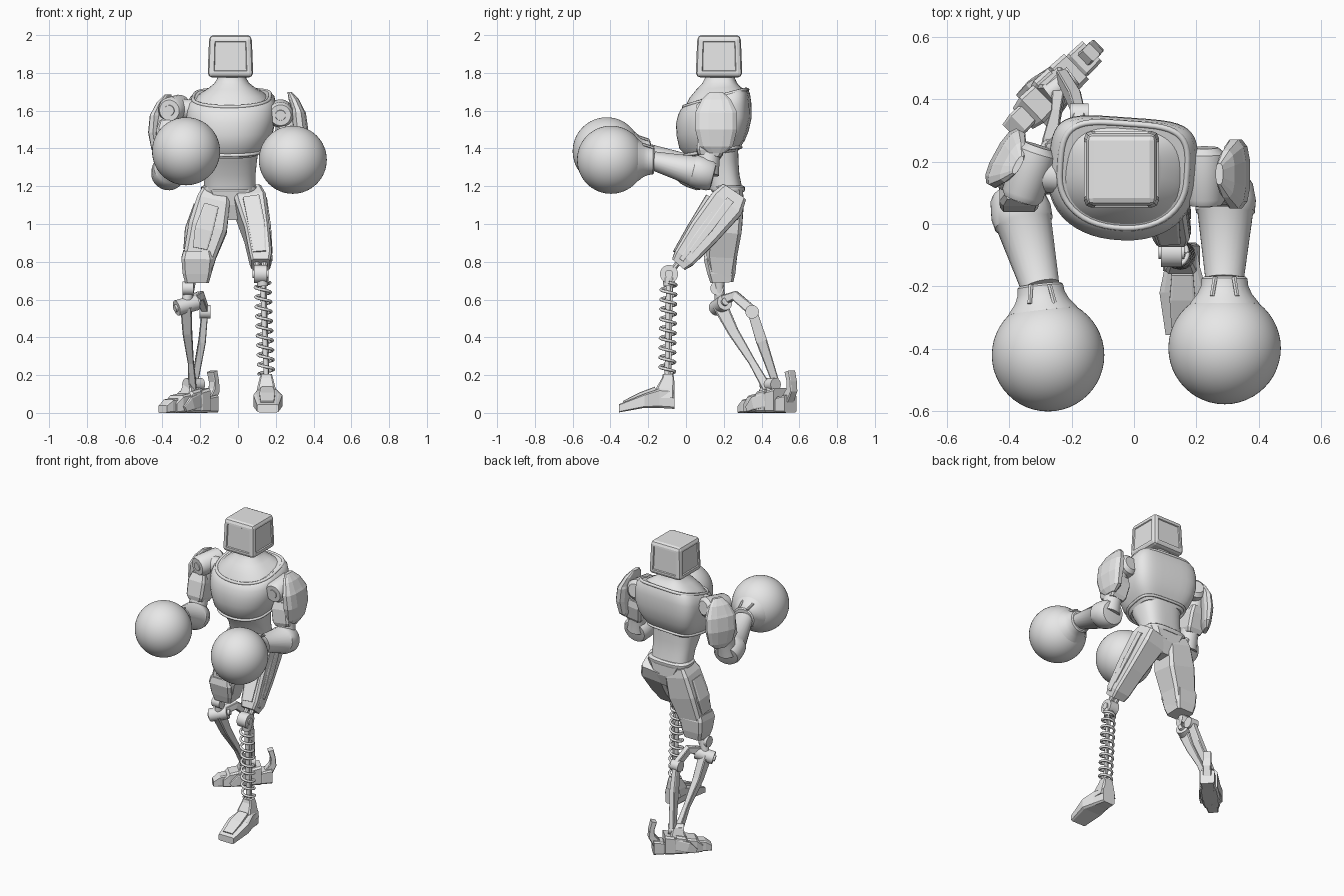
import bpy, bmesh, math
from mathutils import Vector, Matrix

if "Cube" in bpy.data.objects:
    bpy.data.objects.remove(bpy.data.objects["Cube"], do_unlink=True)

GREY = bpy.data.materials.new("light_grey")
GREY.use_nodes = True
GREY.diffuse_color = (0.8, 0.8, 0.8, 1)
GREY.node_tree.nodes["Principled BSDF"].inputs["Base Color"].default_value = (0.8, 0.8, 0.8, 1)


def finish(name, bm, smooth=False, matrix=None):
    """Turn a bmesh into a named, coloured object."""
    if matrix:
        bm.transform(matrix)
    bmesh.ops.recalc_face_normals(bm, faces=bm.faces)
    me = bpy.data.meshes.new(name)
    bm.to_mesh(me)
    bm.free()
    me.materials.append(GREY)
    if smooth:
        me.shade_smooth()
        me.set_sharp_from_angle(angle=math.radians(38))
    ob = bpy.data.objects.new(name, me)
    bpy.context.collection.objects.link(ob)


def outline(n, power, back):
    """Unit superellipse; 'back' sets the squareness of the +v half."""
    pts = []
    for i in range(n):
        a = 2 * math.pi * (i + 0.5) / n
        c, s = math.cos(a), math.sin(a)
        p = back if s > 0 else power
        pts.append((math.copysign(abs(c) ** (2 / p), c), math.copysign(abs(s) ** (2 / p), s)))
    return pts


def skin(name, rings, smooth, matrix=None):
    bm = bmesh.new()
    loops = [[bm.verts.new(p) for p in r] for r in rings]
    n = len(loops[0])
    for a, b in zip(loops, loops[1:]):
        for i in range(n):
            j = (i + 1) % n
            bm.faces.new((a[i], a[j], b[j], b[i]))
    bm.faces.new(loops[0])
    bm.faces.new(loops[-1])
    finish(name, bm, smooth, matrix)


def stack(name, rows, n=48, power=2.3, back=2.3, smooth=True, matrix=None):
    """Horizontal sections: z, centre x, centre y, radius x, radius y, tilt."""
    rings = []
    for z, cx, cy, rx, ry, *t in rows:
        k = t[0] if t else 0
        rings.append([(cx + u * rx, cy + v * ry, z + k * v * ry) for u, v in outline(n, power, back)])
    skin(name, rings, smooth, matrix)


def tube(name, rows, n=24, power=2, smooth=True, axis=None, matrix=None):
    """Sections along a path: x, y, z, sideways radius, depth radius."""
    pts = [Vector(r[:3]) for r in rows]
    rings = []
    for i, r in enumerate(rows):
        d = Vector(axis) if axis else pts[min(i + 1, len(pts) - 1)] - pts[max(i - 1, 0)]
        d.normalize()
        ref = Vector((0, 1, 0)) if abs(d.x) > 0.9 else Vector((1, 0, 0))
        u = (ref - d * ref.dot(d)).normalized()
        v = d.cross(u)
        rings.append([pts[i] + u * a * r[3] + v * b * r[4] for a, b in outline(n, power, power)])
    skin(name, rings, smooth, matrix)


def bar(name, a, b, r, r2=None, n=24):
    r2 = r2 or r
    tube(name, [(*a, r, r), (*b, r2, r2)], n)


def plate(name, rows, matrix=None, axis=None):
    tube(name, rows, 8, 8, False, axis, matrix)


def wire(name, pts, radius, closed=False):
    cu = bpy.data.curves.new(name, "CURVE")
    cu.dimensions = "3D"
    cu.bevel_depth = radius
    cu.bevel_resolution = 2
    cu.materials.append(GREY)
    sp = cu.splines.new("POLY")
    sp.points.add(len(pts) - 1)
    for p, co in zip(sp.points, pts):
        p.co = (*co, 1)
    sp.use_cyclic_u = closed
    ob = bpy.data.objects.new(name, cu)
    bpy.context.collection.objects.link(ob)
    return ob


# Head: bevelled block, narrower on top, with framed panels on its walls
bm = bmesh.new()
bmesh.ops.create_cube(bm, size=1, matrix=Matrix.Diagonal((0.245, 0.25, 0.224, 1)))
bmesh.ops.bevel(bm, geom=bm.edges[:], offset=0.022, segments=2, profile=0.5, affect="EDGES")
bm.normal_update()
walls = [f for f in bm.faces if f.calc_area() > 0.02 and abs(f.normal.z) < 0.5]
bmesh.ops.inset_individual(bm, faces=walls, thickness=0.016, depth=0)
bmesh.ops.inset_individual(bm, faces=walls, thickness=0.005, depth=-0.007)
for v in bm.verts:
    taper = 1 - 0.1 * max(0, v.co.z) / 0.11 - 0.03 * max(0, -v.co.z) / 0.11
    v.co.x *= taper
    v.co.y *= taper
finish("head", bm, matrix=Matrix.Translation((-0.04, 0.175, 1.888)))

# Torso, turned slightly about its own axis
TURN = Matrix.Translation((-.04, .15, 0)) @ Matrix.Rotation(-.07, 4, "Z") @ Matrix.Translation((.04, -.15, 0))
stack("neck", [(1.655, -.035, .157, .198, .163, .26), (1.69, -.035, .162, .165, .143, .16),
               (1.72, -.035, .17, .122, .115, .08), (1.745, -.035, .177, .092, .092, .03),
               (1.77, -.035, .18, .077, .08), (1.80, -.035, .18, .073, .078)], back=3, matrix=TURN)
stack("chest", [(1.365, -.045, .14, .148, .13, .15), (1.39, -.045, .14, .17, .145, .15),
                (1.42, -.045, .135, .195, .17, .12),
                (1.48, -.04, .138, .222, .188, .06), (1.55, -.038, .145, .237, .197, .08),
                (1.61, -.037, .15, .237, .19, .16), (1.65, -.036, .153, .226, .18, .24),
                (1.67, -.035, .155, .205, .165, .28)], power=2.2, back=4.6, matrix=TURN)
wire("collar_rim", [(-.035 + u * .203, .155 + v * .167, 1.666 + .046 * v) for u, v in outline(48, 2.2, 4)],
     .01, True).matrix_world = TURN
wire("chest_lower_rim", [(-.045 + u * .172, .14 + v * .147, 1.385 + .022 * v) for u, v in outline(48, 2.2, 4)],
     .009, True).matrix_world = TURN
stack("waist", [(1.18, -.043, .206, .135, .094), (1.26, -.045, .187, .138, .096),
                (1.33, -.046, .16, .146, .118), (1.4, -.046, .143, .156, .133)], back=3)
stack("belt", [(1.17, -.045, .222, .145, .085), (1.18, -.045, .222, .15, .09),
               (1.195, -.045, .222, .15, .09), (1.205, -.045, .22, .138, .08)], power=3, back=3)
stack("pelvis", [(1.02, -.03, .23, .035, .045), (1.1, -.035, .23, .09, .075),
                 (1.18, -.042, .222, .14, .083)], 8, 6, 6, False)

# Arms: shoulder drum, pad, upper arm, forearm and ball fist
pad_rows = [(1.375, .0, 0, .015, .045), (1.41, 0, 0, .033, .09), (1.5, .005, 0, .043, .114),
            (1.59, -.005, 0, .04, .114), (1.605, -.008, 0, .034, .107), (1.66, -.03, 0, .028, .078),
            (1.7, -.052, 0, .012, .035)]
ARMS = {
    "left": ((1, 1, 1, 1), (.225, .15, 1.585), (.293, .11, 1.264), (.29, -.175, 1.335), (.29, -.397, 1.34), (.325, .16, 0), 0),
    "right": ((-.85, .9, 1, 1), (-.335, .16, 1.61), (-.37, .07, 1.264), (-.3, -.2, 1.375), (-.275, -.42, 1.385), (-.41, .21, -.015), -.5),
}
for side, (size, sh, el, wr, fist, pad, yaw) in ARMS.items():
    s = math.copysign(1, size[0])
    S, E, W, F = Vector(sh), Vector(el), Vector(wr), Vector(fist)
    ax = Vector((0 if s > 0 else -.33, -1, -.1)).normalized()
    tube(side + "_shoulder_drum", [(*(S + ax * t), r, r) for t, r in
         ((-.095, .045), (-.075, .068), (.07, .068), (.09, .055), (.09, .042), (.08, .04), (.08, .03), (.095, .027))])
    bar(side + "_shoulder_axle", (-.04 + s * .15, .15, S.z - .01), S, .055)
    start = S + Vector((s * .03, 0, -.03))
    tube(side + "_upper_arm", [(*start.lerp(E, t), r, r) for t, r in
         ((0, .06), (.35, .068), (.4, .06), (.75, .058), (1, .065))])
    plate(side + "_arm_cover", [(*start.lerp(E, t), a, b) for t, a, b in
          ((.15, .05, .07), (.3, .066, .08), (.6, .062, .072), (.68, .05, .06))])
    d = W - E
    tube(side + "_forearm", [(*(E + d * t), a, b) for t, a, b in
         ((-.13, .055, .055), (-.12, .076, .074), (-.06, .088, .085), (.12, .098, .089), (.25, .095, .084),
          (.27, .089, .079), (.95, .064, .052), (1, .062, .051))])
    g = F - W
    tube(side + "_cuff", [(*(W + g * t), r, r) for t, r in
         ((-.03, .066), (0, .074), (.1, .076), (.22, .088), (.32, .106), (.36, .112))])
    for k in (-1, 1):
        bar(side + "_cuff_strap", W + Vector((k * .03, .005, .068)), W + g * .25 + Vector((k * .04, 0, .086)), .008, n=6)
    bm = bmesh.new()
    bmesh.ops.create_uvsphere(bm, u_segments=48, v_segments=32, radius=.18, matrix=Matrix.Translation(F))
    finish(side + "_ball_fist", bm, True)
    place = Matrix.Translation(pad) @ Matrix.Rotation(yaw, 4, "Z") @ Matrix.Diagonal(size)
    stack(side + "_shoulder_pad", pad_rows, 12, 2.6, 2.6, False, place)

# Left leg: angular thigh, knee hinge, coil spring shin and wedge foot
plate("left_thigh", [(.05, .25, 1.16, .075, .075), (.065, .21, 1.1, .086, .098), (.1, .09, .95, .068, .085),
                     (.12, -.01, .82, .06, .062), (.12, -.04, .785, .05, .045)])
for k in (-.035, .035):
    plate("left_thigh_outer_rail", [(.142, .2 + k, 1.1 + k * .8, .012, .022), (.163, .09 + k, .95 + k * .8, .012, .02),
                                    (.173, .0 + k * .7, .83 + k * .6, .01, .012)])
plate("left_thigh_front_plate", [(.07, .12, 1.14, .045, .02), (.1, .025, .99, .045, .016), (.115, -.055, .85, .035, .015)])
for x in (.1, .14):
    bar("left_knee_fork", (x, -.03, .81), (x, -.08, .745), .018, .014, 8)
bar("left_knee_hinge", (.086, -.09, .735), (.154, -.09, .735), .048)
bar("left_knee_pin", (.078, -.09, .735), (.162, -.09, .735), .022)
bar("left_spring_top", (.128, -.09, .715), (.131, -.092, .67), .034, .028)
bar("left_spring_rod", (.13, -.092, .7), (.15, -.1, .18), .014)
bar("left_spring_guide", (.145, -.075, .69), (.16, -.085, .18), .006)
turns, steps = 9.5, 16
total = int(turns * steps)
coil = []
for i in range(total + 1):
    t, a = i / total, 2 * math.pi * i / steps
    coil.append((.13 + .02 * t + .04 * math.cos(a), -.092 - .008 * t + .04 * math.sin(a), .69 - .485 * t))
wire("left_coil_spring", coil, .008)
stack("left_ankle", [(.08, .152, -.11, .06, .05), (.13, .15, -.11, .05, .05), (.185, .15, -.095, .036, .033),
                     (.205, .15, -.095, .03, .028)], 8, 8, 8, False)
plate("left_foot", [(.155, -.06, .072, .045, .052), (.155, -.14, .077, .058, .052), (.158, -.22, .064, .078, .038),
                    (.158, -.355, .024, .058, .022)], axis=(0, -1, 0))
plate("left_toe_plate", [(.155, -.16, .125, .035, .015), (.155, -.24, .096, .042, .014), (.155, -.33, .054, .036, .01)])

# Right leg: thigh, knee guard and thin strut shin
plate("right_thigh", [(-.115, .23, 1.17, .075, .07), (-.13, .22, 1.12, .09, .088), (-.16, .205, .98, .105, .093),
                      (-.2, .19, .84, .088, .082), (-.215, .19, .72, .068, .06)])
plate("right_thigh_outer_plate", [(-.215, .21, 1.1, .02, .05), (-.262, .2, .97, .02, .06), (-.275, .19, .87, .014, .04)])
plate("right_thigh_front_plate", [(-.14, .13, 1.1, .04, .015), (-.18, .115, .97, .05, .018), (-.2, .11, .87, .04, .012)])
plate("right_knee_guard", [(-.215, .18, .86, .075, .08), (-.215, .182, .82, .086, .09), (-.217, .188, .74, .078, .076),
                           (-.217, .19, .69, .064, .062)])
bar("right_knee_ball", (-.295, .165, .66), (-.235, .165, .66), .036)
bar("right_knee_link", (-.25, .175, .7), (-.275, .18, .57), .028)
bar("right_shin_hinge", (-.325, .16, .555), (-.22, .205, .585), .042)
bar("right_shin_hinge_pin", (-.335, .157, .552), (-.205, .21, .59), .02)
plate("right_front_strut", [(-.275, .18, .57, .03, .04), (-.268, .25, .43, .026, .03), (-.25, .35, .27, .016, .02),
                            (-.24, .43, .13, .022, .026)])
plate("right_upper_link", [(-.24, .2, .6, .02, .026), (-.2, .26, .62, .02, .026), (-.175, .34, .55, .018, .028)])
bar("right_rear_hinge", (-.205, .35, .535), (-.145, .35, .535), .036)
plate("right_rear_strut", [(-.175, .35, .54, .017, .026), (-.19, .4, .38, .02, .03), (-.23, .475, .16, .018, .02)])
bar("right_ankle", (-.275, .415, .15), (-.195, .475, .15), .034)

# Right foot: overlapping leaning segments turned outward, with a heel spur
foot = Matrix.Translation((-.245, .445, 0)) @ Matrix.Rotation(-.8, 4, "Z")
segments = [(-.16, .038, .04), (-.1, .055, .052), (-.03, .06, .064), (.04, .058, .066), (.11, .046, .048)]
for y, w, h in segments:
    plate("right_foot_segment", [(0, y + .045, h, w, h), (0, y - .015, h * .9, w * 1.05, h * .9),
                                 (0, y - .055, h * .5, w * .85, h * .5)], foot, (0, -1, 0))
plate("right_foot_bracket", [(0, 0, .09, .05, .06), (0, 0, .17, .026, .033)], foot)
for x in (-.06, .06):
    plate("right_foot_side_fin", [(x * .7, .03, .07, .014, .04), (x, -.06, .05, .014, .035), (x, -.11, .02, .01, .015)], foot)
plate("right_heel_spur", [(0, .12, .05, .028, .03), (0, .165, .12, .026, .022), (0, .165, .165, .026, .016),
                          (0, .15, .22, .026, .018)], foot)
